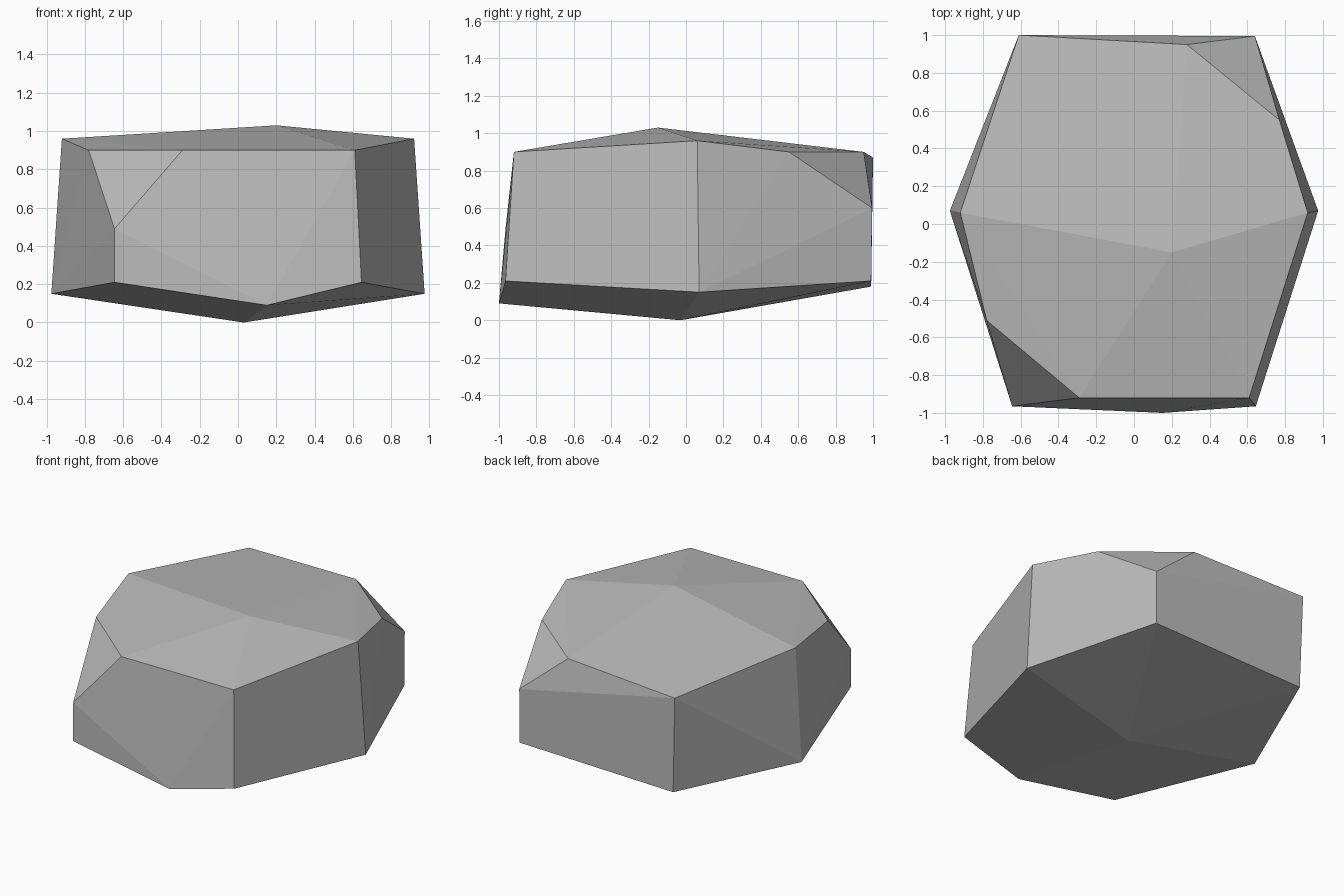
import bpy
import bmesh
import math

cube = bpy.data.objects.get("Cube")
if cube:
    bpy.data.objects.remove(cube, do_unlink=True)


def make_material(name, colour):
    mat = bpy.data.materials.new(name)
    mat.use_nodes = True
    mat.diffuse_color = colour
    mat.node_tree.nodes["Principled BSDF"].inputs["Base Color"].default_value = colour
    return mat


def mirrored(x, y, z):
    """The same corner on both sides of the stone."""
    return [(x, y, z), (-x, y, z)]


# Peaks of the shallow top and underside
peaks = [(0.2, -0.15, 1.03), (0.03, -0.03, 0), (0.15, -1, 0.09)]

# Widest corners and lower front corners
side_corners = mirrored(0.92, 0.06, 0.96) + mirrored(0.975, 0.07, 0.15)
front_base = mirrored(0.645, -0.965, 0.21)

# Upper front edge, with its right corner chipped away
front_top = [(0.61, -0.92, 0.9)]
front_chip = [(-0.29, -0.92, 0.9), (-0.78, -0.51, 0.9), (-0.645, -0.965, 0.49)]

# Back face, with its upper left corner chipped away
back_corners = [(-0.61, 1, 0.87), (-0.59, 0.99, 0.18), (0.64, 0.99, 0.21)]
back_chip = [(0.28, 0.95, 0.9), (0.77, 0.55, 0.9), (0.64, 0.995, 0.6)]

# Wrap the corners into one faceted stone
bm = bmesh.new()
for corner in (peaks + side_corners + front_base + front_top + front_chip
               + back_corners + back_chip):
    bm.verts.new(corner)
bmesh.ops.convex_hull(bm, input=bm.verts[:])

# Merge the nearly flat neighbours into clean facets
bmesh.ops.dissolve_limit(bm, angle_limit=math.radians(1),
                         verts=bm.verts[:], edges=bm.edges[:])
bmesh.ops.recalc_face_normals(bm, faces=bm.faces[:])
for face in bm.faces:
    face.smooth = False

mesh = bpy.data.meshes.new("rock")
bm.to_mesh(mesh)
bm.free()
mesh.materials.append(make_material("stone grey", (0.5, 0.5, 0.5, 1)))
rock = bpy.data.objects.new("rock", mesh)
bpy.context.collection.objects.link(rock)
